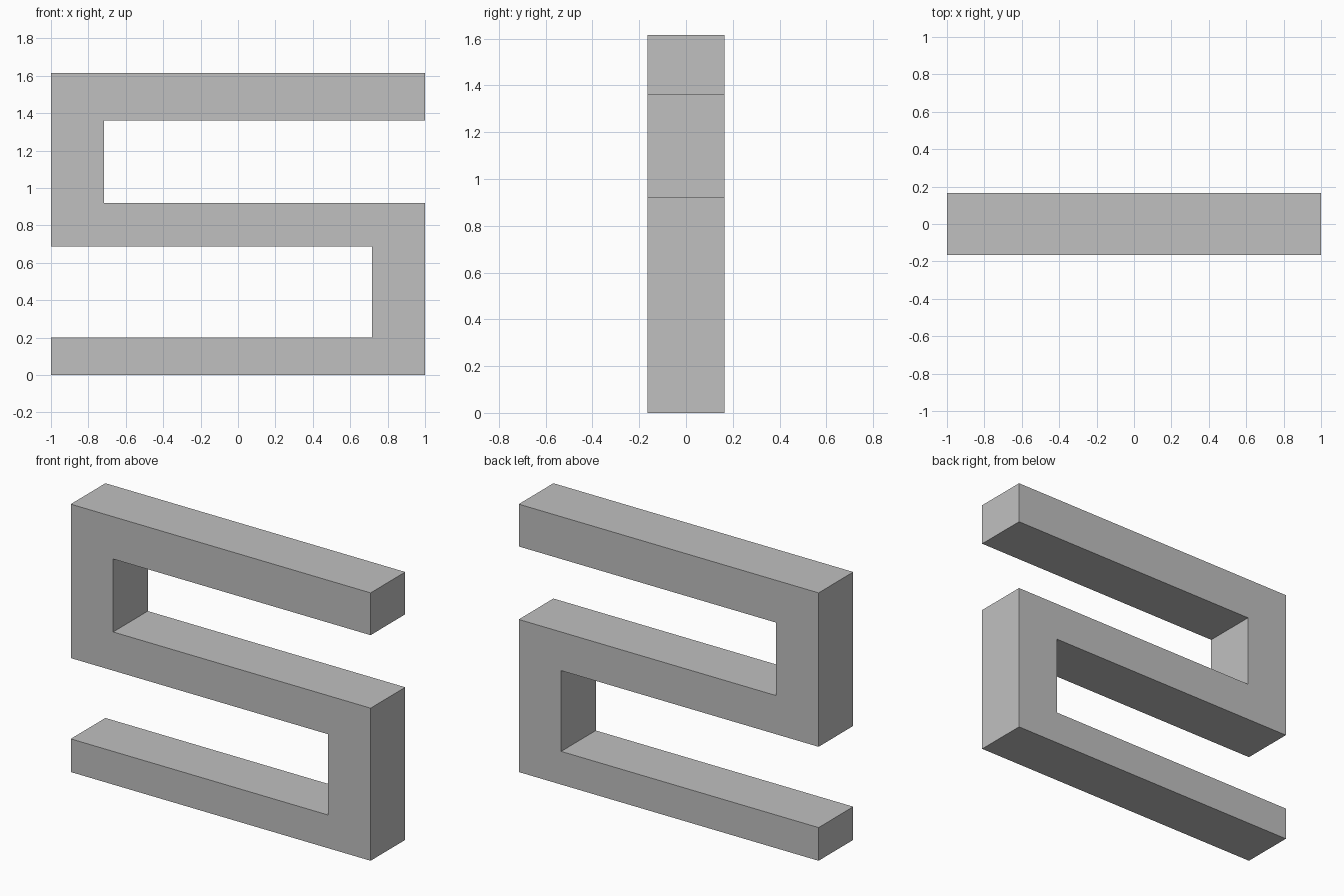
import bpy
import bmesh

cube = bpy.data.objects.get("Cube")
if cube:
    bpy.data.objects.remove(cube, do_unlink=True)

# Plain grey material
grey = bpy.data.materials.new("plain_grey")
grey.use_nodes = True
colour = (0.53, 0.53, 0.53, 1)
grey.diffuse_color = colour
grey.node_tree.nodes["Principled BSDF"].inputs["Base Color"].default_value = colour

# Main measurements
half_width = 1.0
inner = 0.717
half_depth = 0.165
bottom_bar_top = 0.20
middle_low, middle_high = 0.687, 0.92
top_bar_low, top = 1.36, 1.615

# Outline of the folded bar, walked around from the lower end
outline = [
    (-half_width, 0), (half_width, 0),
    (half_width, middle_high), (-inner, middle_high),
    (-inner, top_bar_low), (half_width, top_bar_low),
    (half_width, top), (-half_width, top),
    (-half_width, middle_low), (inner, middle_low),
    (inner, bottom_bar_top), (-half_width, bottom_bar_top),
]

# Extrude the outline from front to back
bm = bmesh.new()
front = bm.faces.new([bm.verts.new((x, -half_depth, z)) for x, z in outline])
extruded = bmesh.ops.extrude_face_region(bm, geom=[front], use_keep_orig=True)
back_verts = [g for g in extruded["geom"] if isinstance(g, bmesh.types.BMVert)]
bmesh.ops.translate(bm, verts=back_verts, vec=(0, 2 * half_depth, 0))
bmesh.ops.recalc_face_normals(bm, faces=bm.faces)

mesh = bpy.data.meshes.new("folded_bar")
bm.to_mesh(mesh)
bm.free()
mesh.materials.append(grey)
bar = bpy.data.objects.new("folded_bar", mesh)
bpy.context.collection.objects.link(bar)
